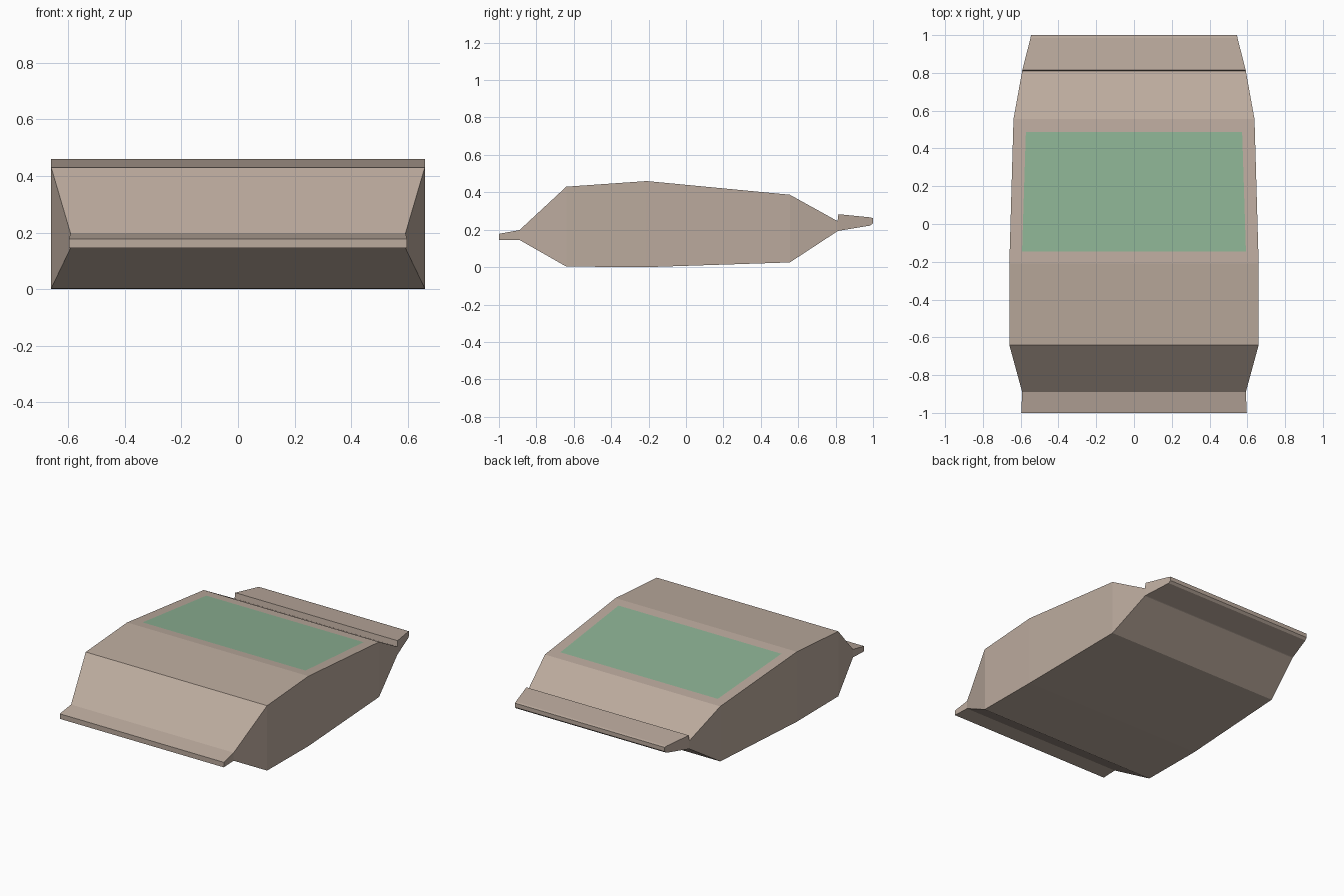
import bpy, bmesh

if "Cube" in bpy.data.objects:
    bpy.data.objects.remove(bpy.data.objects["Cube"])


def material(name, rgb):
    m = bpy.data.materials.new(name)
    m.diffuse_color = (*rgb, 1)
    m.use_nodes = True
    m.node_tree.nodes["Principled BSDF"].inputs["Base Color"].default_value = m.diffuse_color
    return m


paper = material("brown_paper", (0.50, 0.405, 0.34))
green = material("label_green", (0.265, 0.445, 0.295))

# Cross-sections along the bag: y, bottom z, top z, half width
SECTIONS = [
    (-1.00, 0.145, 0.178, 0.597),   # front seam
    (-0.89, 0.145, 0.198, 0.592),
    (-0.64, 0.003, 0.430, 0.660),   # filled body
    (-0.21, 0.000, 0.460, 0.660),
    (0.555, 0.025, 0.387, 0.638),
    (0.81, 0.192, 0.246, 0.592),    # neck and step up to folded flap
    (0.815, 0.194, 0.283, 0.591),
    (0.985, 0.222, 0.266, 0.548),
    (1.00, 0.235, 0.262, 0.545),
]
LABEL_SPAN = 3                      # panel carrying the label

bm = bmesh.new()
rings = [[bm.verts.new(p) for p in ((-w, y, lo), (w, y, lo), (w, y, hi), (-w, y, hi))]
         for y, lo, hi, w in SECTIONS]

# Join neighbouring sections and cap both ends
for i, (a, b) in enumerate(zip(rings, rings[1:])):
    for k in range(4):
        n = (k + 1) % 4
        face = bm.faces.new((a[k], a[n], b[n], b[k]))
        if i == LABEL_SPAN and k == 2:
            label = face
bm.faces.new(rings[0])
bm.faces.new(rings[-1])
bmesh.ops.recalc_face_normals(bm, faces=bm.faces[:])

# Label inset into the rear upper panel
bmesh.ops.inset_individual(bm, faces=[label], thickness=0.094)
label.material_index = 1

mesh = bpy.data.meshes.new("paper_bag")
bm.to_mesh(mesh)
bm.free()
mesh.materials.append(paper)
mesh.materials.append(green)
bag = bpy.data.objects.new("paper_bag", mesh)
bpy.context.collection.objects.link(bag)
